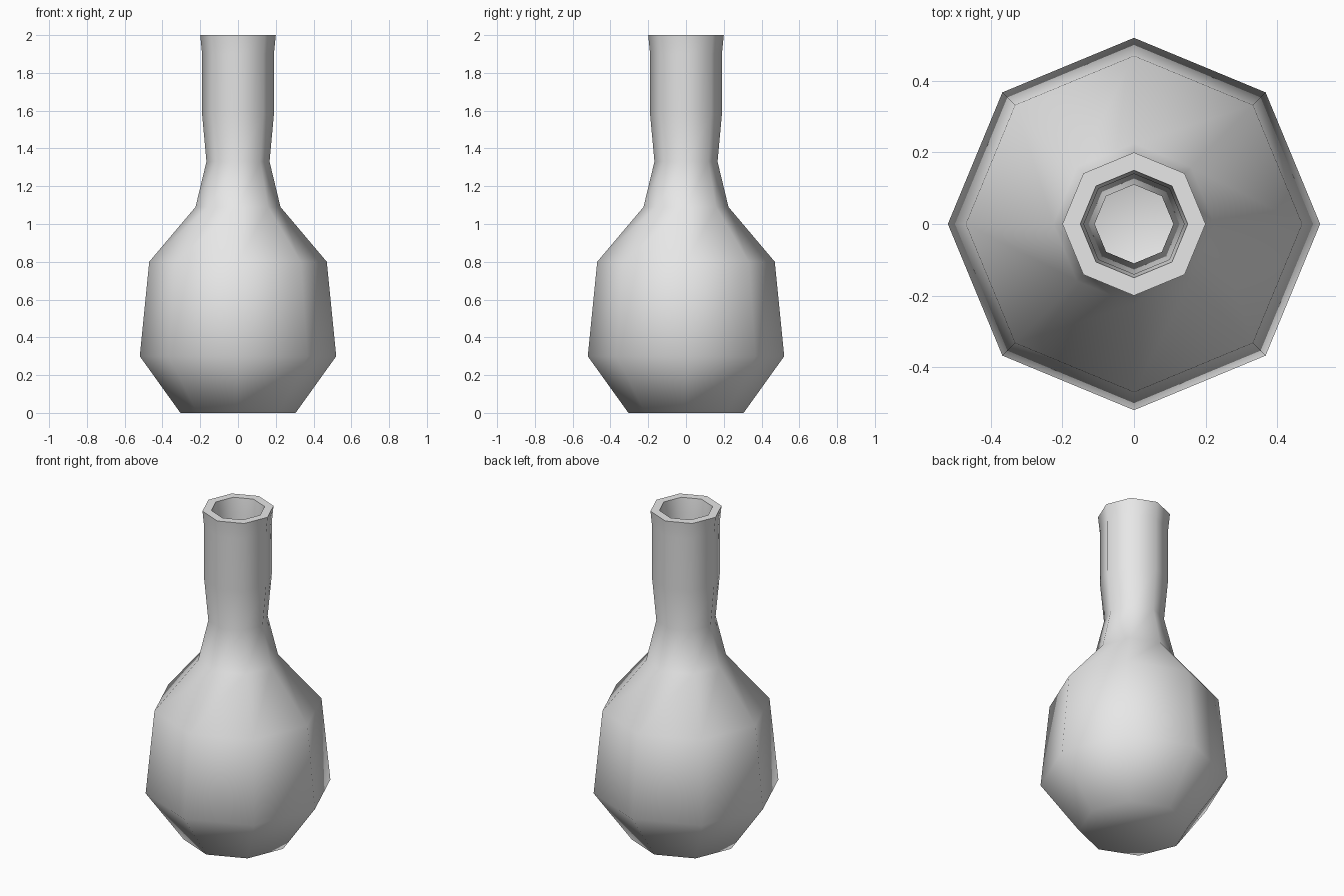
import bpy, bmesh, math

cube = bpy.data.objects.get("Cube")
if cube:
    bpy.data.objects.remove(cube, do_unlink=True)

SIDES = 8

# One plain grey for the whole vessel
grey = bpy.data.materials.new("light_grey")
grey.use_nodes = True
colour = (0.8, 0.8, 0.8, 1)
grey.diffuse_color = colour
grey.node_tree.nodes["Principled BSDF"].inputs["Base Color"].default_value = colour

# Wall profiles as (radius, height)
outer = [(0.305, 0), (0.52, 0.3), (0.47, 0.8), (0.225, 1.09),
         (0.167, 1.33), (0.19, 1.58), (0.19, 1.9), (0.2, 2)]
inner = [(0.15, 2), (0.14, 1.9), (0.14, 1.58), (0.11, 1.33),
         (0.17, 1.11), (0.41, 0.78), (0.46, 0.32), (0.27, 0.06)]


def ring(bm, radius, z):
    """Octagonal ring with corners on the axes."""
    step = math.tau / SIDES
    return [bm.verts.new((radius * math.cos(i * step), radius * math.sin(i * step), z))
            for i in range(SIDES)]


# Hollow bottle: up the outside, across the rim, down the inside
bm = bmesh.new()
rings = [ring(bm, r, z) for r, z in outer + inner]
for low, high in zip(rings, rings[1:]):
    for i in range(SIDES):
        j = (i + 1) % SIDES
        bm.faces.new((low[i], low[j], high[j], high[i]))

# Closed base and inside floor
bm.faces.new(rings[0][::-1])
bm.faces.new(rings[-1])
bmesh.ops.recalc_face_normals(bm, faces=bm.faces)

mesh = bpy.data.meshes.new("bottle")
bm.to_mesh(mesh)
bm.free()
mesh.materials.append(grey)
bottle = bpy.data.objects.new("bottle", mesh)
bpy.context.collection.objects.link(bottle)

# Smooth body with a crisp rim
bpy.ops.object.select_all(action="DESELECT")
bottle.select_set(True)
bpy.context.view_layer.objects.active = bottle
bpy.ops.object.shade_smooth_by_angle(angle=math.radians(70))
